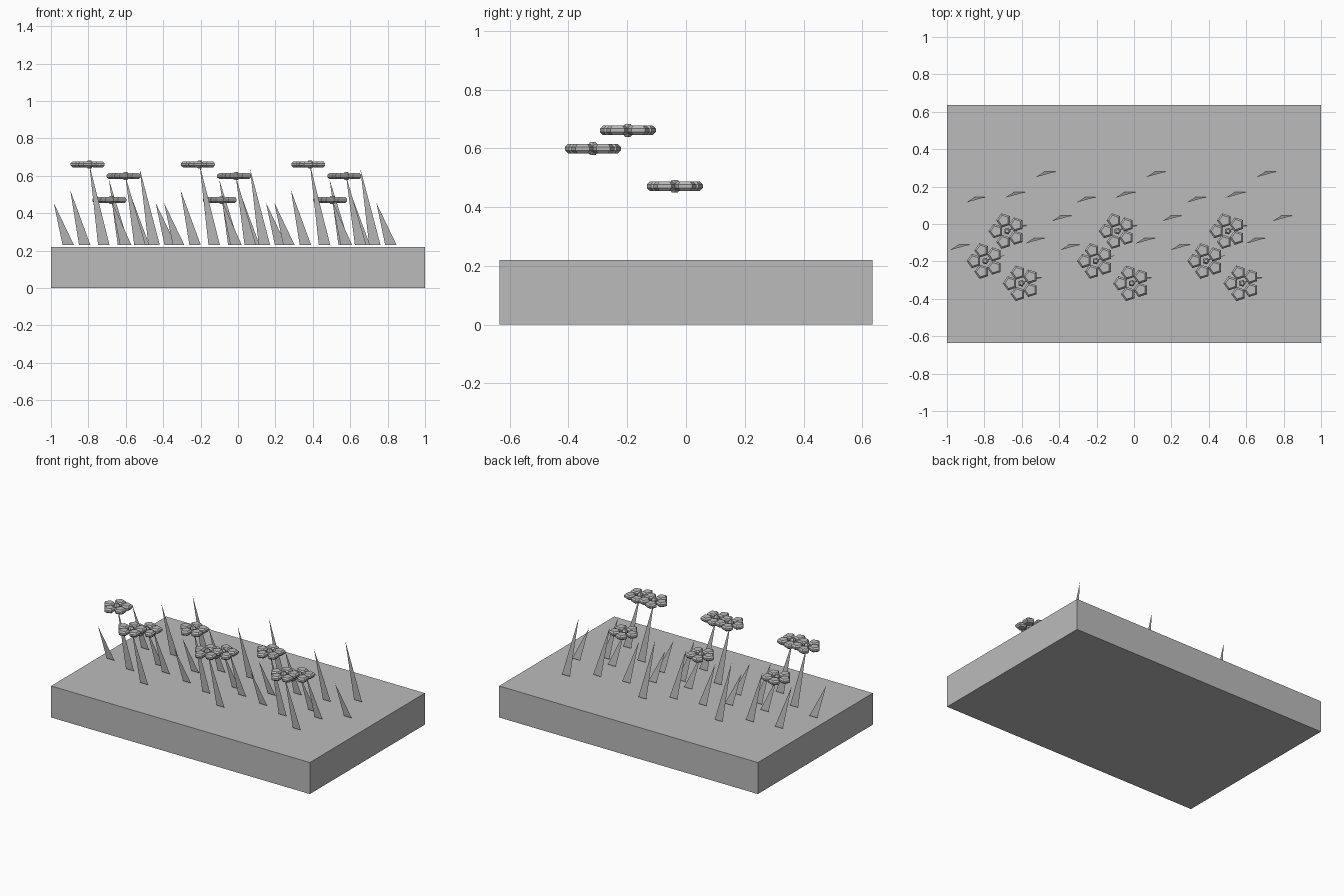
import bpy
import bmesh
from math import cos, sin, tau
from mathutils import Matrix

if "Cube" in bpy.data.objects:
    bpy.data.objects.remove(bpy.data.objects["Cube"])

grey = bpy.data.materials.new("plain_grey")
grey.use_nodes = True
tone = (0.5, 0.5, 0.5, 1)
grey.diffuse_color = tone
grey.node_tree.nodes["Principled BSDF"].inputs["Base Color"].default_value = tone

TOP = 0.22
BASE = 0.23
CLUMP_STEP = 0.59


def add_object(name, bm):
    mesh = bpy.data.meshes.new(name)
    bm.to_mesh(mesh)
    bm.free()
    mesh.materials.append(grey)
    obj = bpy.data.objects.new(name, mesh)
    bpy.context.collection.objects.link(obj)
    return obj


def lathe_gem(bm, center, spin, profile, sides=5):
    """Faceted closed solid from (radius, height) rings."""
    rings = []
    for r, z in profile:
        rings.append([bm.verts.new((center[0] + r * cos(spin + tau * i / sides),
                                    center[1] + r * sin(spin + tau * i / sides),
                                    center[2] + z)) for i in range(sides)])
    for low, high in zip(rings, rings[1:]):
        for i in range(sides):
            j = (i + 1) % sides
            bm.faces.new((low[i], low[j], high[j], high[i]))
    bm.faces.new(rings[0][::-1])
    bm.faces.new(rings[-1])


# Ground slab, with a barely raised soil bed on top
bm = bmesh.new()
bmesh.ops.create_cube(bm, size=1, matrix=Matrix.Translation((0, 0, TOP / 2))
                      @ Matrix.Diagonal((2, 1.27, TOP, 1)))
add_object("ground_slab", bm)

bm = bmesh.new()
bmesh.ops.create_grid(bm, x_segments=1, y_segments=1, size=1,
                      matrix=Matrix.Translation((0, 0, TOP + 0.001))
                      @ Matrix.Diagonal((0.9, 0.535, 1, 1)))
add_object("soil_bed", bm)

# Tips of the loose grass blades and centres of the flowers in one clump
grass = [(-0.985, -0.14, 0.455), (-0.897, 0.115, 0.524), (-0.69, 0.14, 0.58),
         (-0.526, 0.25, 0.64), (-0.44, 0.015, 0.455), (-0.582, -0.105, 0.52)]
flowers = [(-0.795, -0.198, 0.661), (-0.602, -0.317, 0.599), (-0.678, -0.038, 0.471)]


def blade(bm, tip):
    """Flat triangle whose tip leans sideways and forward."""
    x, y, z = tip
    bm.faces.new([bm.verts.new(p) for p in
                  ((x + 0.047, y + 0.03, BASE), (x + 0.108, y + 0.03, BASE), (x, y, z))])


petal = [(0.029, -0.016), (0.04, -0.006), (0.04, 0.006), (0.029, 0.016)]
button = [(0.010, -0.022), (0.019, -0.01), (0.019, 0.01), (0.010, 0.022)]

for n, side in enumerate(("right", "middle", "left")):
    shift = n * CLUMP_STEP

    bm = bmesh.new()
    for x, y, z in grass:
        blade(bm, (x + shift, y, z))
    add_object(f"grass_{side}", bm)

    bm = bmesh.new()
    for x, y, z in flowers:
        blade(bm, (x + shift, y, z))
    add_object(f"flower_stems_{side}", bm)

    # Five faceted petals around a small button
    petals, buttons = bmesh.new(), bmesh.new()
    for x, y, z in flowers:
        for k in range(5):
            a = tau * (k + 0.5) / 5
            lathe_gem(petals, (x + shift + 0.06 * cos(a), y + 0.06 * sin(a), z), a, petal)
        lathe_gem(buttons, (x + shift, y, z), 0, button)
    add_object(f"flower_petals_{side}", petals)
    add_object(f"flower_buttons_{side}", buttons)
